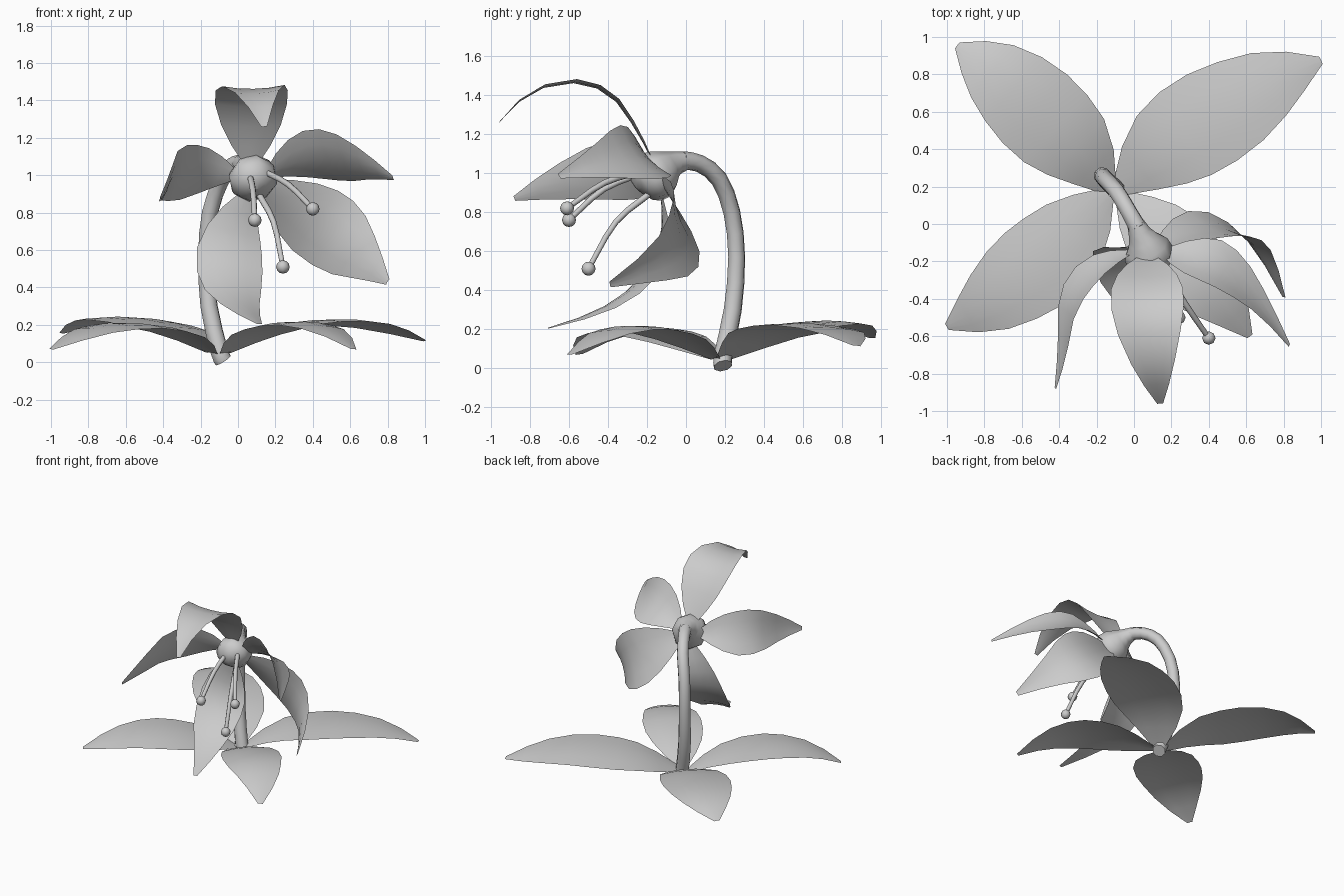
import bpy
from mathutils import Vector


def smooth_path(pts, n):
    """Catmull-Rom resample of a short path into n + 1 points."""
    p = [Vector(q) for q in pts]
    p = [2 * p[0] - p[1]] + p + [2 * p[-1] - p[-2]]
    out = []
    for i in range(n + 1):
        u = i / n * (len(p) - 3)
        k = min(int(u), len(p) - 4)
        t = u - k
        a, b, c, d = p[k:k + 4]
        out.append(0.5 * (2 * b + (c - a) * t + (2 * a - 5 * b + 4 * c - d) * t * t
                          + (3 * b - a - 3 * c + d) * t ** 3))
    return out


def finish(ob):
    bpy.ops.object.select_all(action='DESELECT')
    ob.select_set(True)
    bpy.context.view_layer.objects.active = ob
    bpy.ops.object.shade_smooth_by_angle(angle=1.0)


def blade(name, spine, side, half, profile, cup, rows=8):
    """Thin leaf sheet: a spine with widths across it; cup bends the edges."""
    path = smooth_path(spine, rows)
    widths = smooth_path([(w, 0, 0) for w in profile], rows)
    verts, faces = [], []
    cols = (-1, -0.5, 0, 0.5, 1)
    for i, p in enumerate(path):
        tan = (path[min(i + 1, rows)] - path[max(i - 1, 0)]).normalized()
        s = Vector(side)
        s = (s - tan * s.dot(tan)).normalized()
        nrm = s.cross(tan)
        w = widths[i].x * half
        for c in cols:
            verts.append(p + s * w * c + nrm * cup * widths[i].x * (c * c - 0.5))
    m = len(cols)
    for i in range(rows):
        for j in range(m - 1):
            a = i * m + j
            faces.append((a, a + 1, a + m + 1, a + m))
    me = bpy.data.meshes.new(name)
    me.from_pydata(verts, [], faces)
    ob = bpy.data.objects.new(name, me)
    bpy.context.collection.objects.link(ob)
    finish(ob)


def tube(name, pts, n):
    """Round tube; each point is x, y, z, radius."""
    path = smooth_path([q[:3] for q in pts], n)
    radii = smooth_path([(q[3], 0, 0) for q in pts], n)
    cu = bpy.data.curves.new(name, 'CURVE')
    cu.dimensions = '3D'
    cu.bevel_depth = 1
    cu.bevel_resolution = 2
    cu.use_fill_caps = True
    sp = cu.splines.new('POLY')
    sp.points.add(n)
    for q, p, r in zip(sp.points, path, radii):
        q.co = (*p, 1)
        q.radius = max(r.x, 0.008)
    ob = bpy.data.objects.new(name, cu)
    bpy.context.collection.objects.link(ob)
    bpy.ops.object.select_all(action='DESELECT')
    ob.select_set(True)
    bpy.context.view_layer.objects.active = ob
    bpy.ops.object.convert(target='MESH')
    finish(bpy.context.view_layer.objects.active)


# Arched stem swelling into the flower head
tube("stem", [(-0.08, 0.19, 0.012, 0.05), (-0.1, 0.19, 0.06, 0.05), (-0.155, 0.24, 0.3, 0.048),
              (-0.17, 0.26, 0.57, 0.045), (-0.15, 0.235, 0.8, 0.045), (-0.09, 0.17, 0.97, 0.045),
              (-0.03, 0.07, 1.05, 0.045), (0.02, -0.02, 1.065, 0.05)], 14)
tube("flower_head", [(0.01, 0.0, 1.065, 0.048), (0.04, -0.07, 1.045, 0.072),
                     (0.07, -0.13, 1.005, 0.125), (0.085, -0.185, 0.97, 0.13),
                     (0.095, -0.235, 0.935, 0.085), (0.1, -0.25, 0.92, 0.01)], 8)

# Petals
petal = (0.2, 0.72, 1.0, 0.9, 0.5, 0.08)
blade("petal_top", [(0.07, -0.17, 1.06), (0.07, -0.25, 1.22), (0.07, -0.37, 1.39),
                    (0.08, -0.55, 1.47), (0.11, -0.79, 1.42), (0.14, -0.96, 1.26)],
      (1, 0, 0.02), 0.195, petal, -0.02)
blade("petal_right", [(0.17, -0.15, 1.01), (0.29, -0.17, 1.07), (0.42, -0.21, 1.1),
                      (0.55, -0.3, 1.09), (0.69, -0.45, 1.05), (0.83, -0.65, 0.985)],
      (-0.04, -0.25, 0.27), 0.18, petal, 0.03)
blade("petal_lower_right", [(0.14, -0.12, 0.94), (0.28, -0.05, 0.85), (0.43, -0.01, 0.74),
                            (0.57, -0.04, 0.64), (0.69, -0.16, 0.54), (0.8, -0.39, 0.43)],
      (0.45, -0.25, 0.6), 0.215, petal, 0.03)
blade("petal_left", [(-0.02, -0.15, 1.0), (-0.15, -0.2, 1.02), (-0.27, -0.3, 1.01),
                     (-0.35, -0.45, 1.0), (-0.38, -0.68, 0.94), (-0.42, -0.88, 0.87)],
      (0.1, -0.13, 0.34), 0.165, petal, -0.02)
blade("petal_bottom", [(0.05, -0.13, 0.9), (-0.01, -0.11, 0.74), (-0.045, -0.14, 0.57),
                       (-0.03, -0.26, 0.41), (0.03, -0.45, 0.29), (0.115, -0.71, 0.205)],
      (1, 0.15, -0.1), 0.18, petal, 0.02)

# Ground leaves
leaf = (0.18, 0.76, 1.0, 0.94, 0.62, 0.08)
blade("leaf_back_right", [(-0.08, 0.19, 0.05), (0.1, 0.36, 0.16), (0.3, 0.5, 0.205),
                          (0.54, 0.64, 0.22), (0.78, 0.78, 0.19), (1.0, 0.875, 0.115)],
      (0.55, -0.8, 0.04), 0.265, leaf, -0.02)
blade("leaf_back_left", [(-0.13, 0.19, 0.05), (-0.27, 0.37, 0.16), (-0.44, 0.53, 0.21),
                         (-0.62, 0.7, 0.235), (-0.8, 0.85, 0.22), (-0.945, 0.955, 0.155)],
      (0.7, 0.7, 0), 0.25, leaf, -0.02)
blade("leaf_front_left", [(-0.14, 0.16, 0.05), (-0.28, 0.0, 0.14), (-0.45, -0.17, 0.19),
                          (-0.63, -0.31, 0.2), (-0.82, -0.45, 0.16), (-1.0, -0.55, 0.07)],
      (-0.6, 0.75, 0.04), 0.245, leaf, -0.02)
blade("leaf_front_right", [(-0.07, 0.15, 0.05), (0.06, 0.01, 0.14), (0.2, -0.13, 0.19),
                           (0.34, -0.28, 0.21), (0.49, -0.43, 0.17), (0.62, -0.6, 0.07)],
      (-0.7, -0.7, 0), 0.215, leaf, -0.02)

# Stamens with round tips
for i, (a, b, c) in enumerate([
        ((0.14, -0.2, 1.02), (0.27, -0.42, 0.95), (0.4, -0.61, 0.82)),
        ((0.06, -0.2, 1.01), (0.08, -0.42, 0.92), (0.09, -0.6, 0.76)),
        ((0.11, -0.18, 0.9), (0.19, -0.36, 0.75), (0.24, -0.5, 0.51))], 1):
    tube(f"stamen_{i}", [(*a, 0.017), (*b, 0.016), (*c, 0.014)], 6)
    bpy.ops.mesh.primitive_uv_sphere_add(segments=8, ring_count=6, radius=0.036, location=c)
    tip = bpy.context.object
    tip.name = f"stamen_tip_{i}"
    finish(tip)
